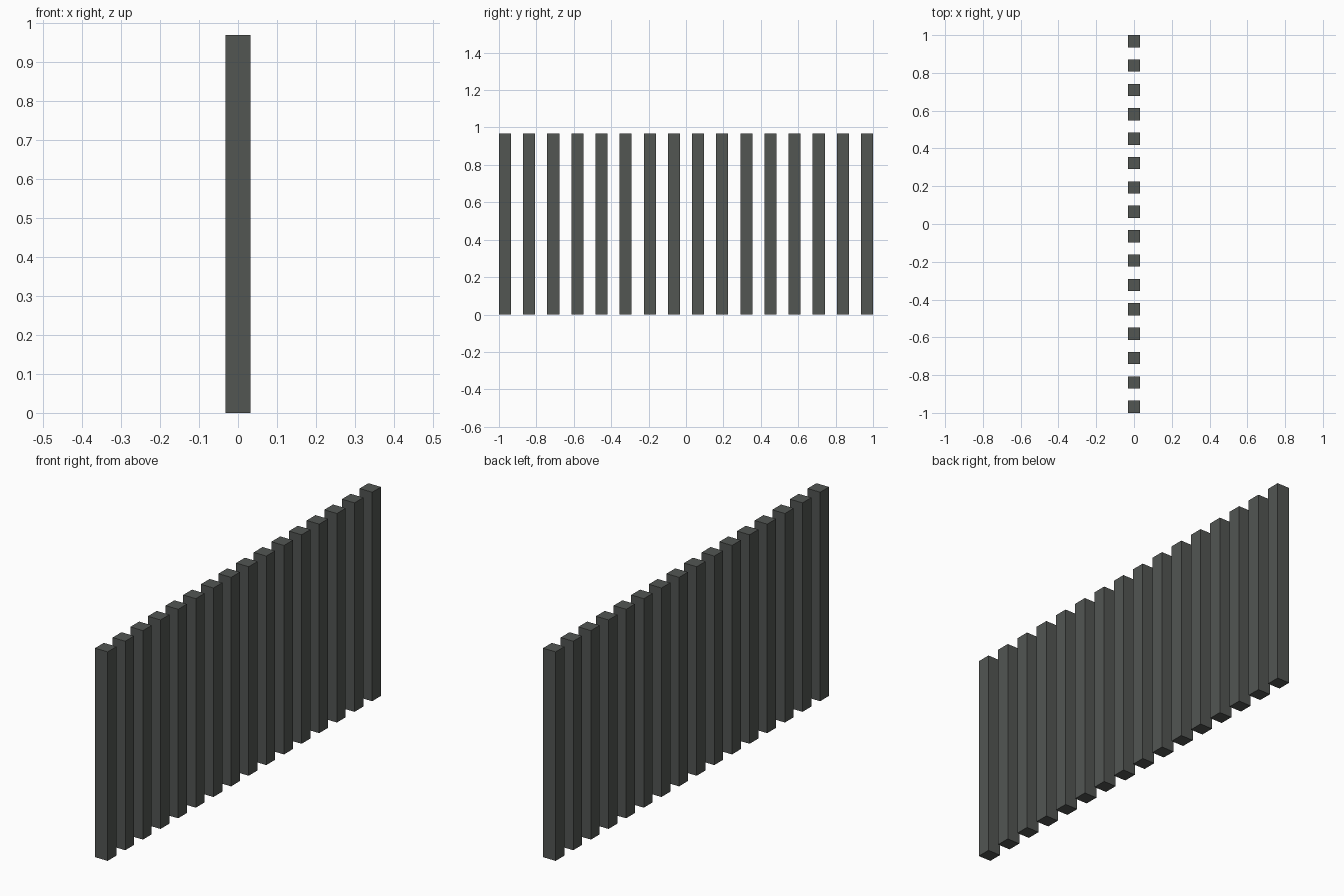
import bpy, bmesh
from mathutils import Matrix, Vector

if "Cube" in bpy.data.objects:
    bpy.data.objects.remove(bpy.data.objects["Cube"])

UNIT = 2 / 31          # bar width; gaps are equally wide
COUNT = 16
HEIGHT = 15 * UNIT

# dark grey paint
grey = bpy.data.materials.new("dark_grey")
grey.diffuse_color = (0.085, 0.092, 0.086, 1)
grey.use_nodes = True
grey.node_tree.nodes["Principled BSDF"].inputs["Base Color"].default_value = grey.diffuse_color

# one square bar, shared by all
mesh = bpy.data.meshes.new("bar")
bm = bmesh.new()
bmesh.ops.create_cube(bm, size=1, matrix=Matrix.Translation((0, 0, HEIGHT / 2))
                      @ Matrix.Diagonal(Vector((UNIT, UNIT, HEIGHT, 1))))
bm.to_mesh(mesh)
bm.free()
mesh.materials.append(grey)

# row of upright bars along y
for i in range(COUNT):
    bar = bpy.data.objects.new(f"bar_{i + 1}", mesh)
    bar.location.y = -1 + UNIT / 2 + i * 2 * UNIT
    bpy.context.collection.objects.link(bar)
